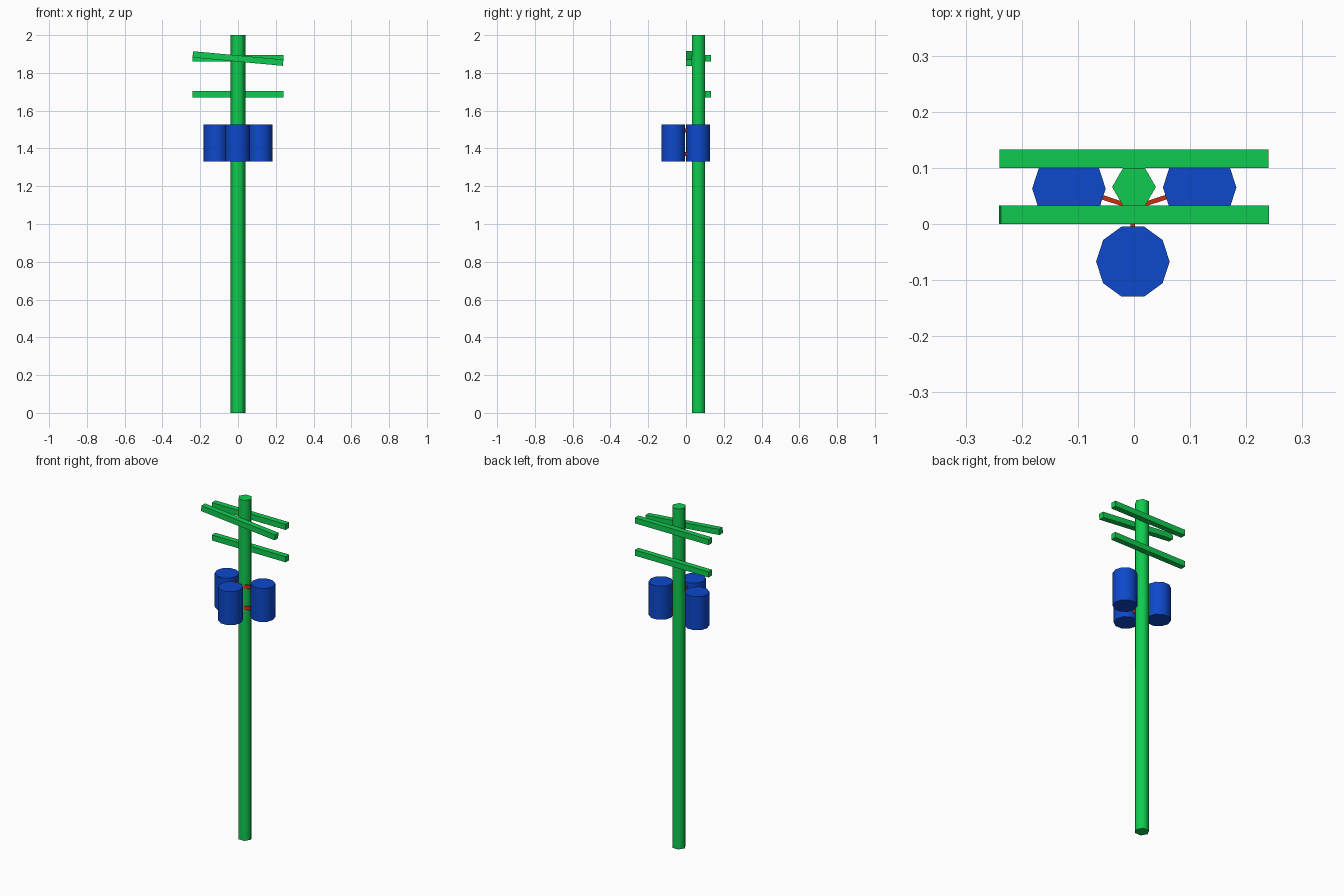
import bpy, math
from mathutils import Vector

if "Cube" in bpy.data.objects:
    bpy.data.objects.remove(bpy.data.objects["Cube"])


def material(name, color):
    m = bpy.data.materials.new(name)
    m.diffuse_color = (*color, 1)
    m.use_nodes = True
    m.node_tree.nodes["Principled BSDF"].inputs["Base Color"].default_value = m.diffuse_color
    return m


green = material("green", (0.005, 0.6, 0.08))
blue = material("blue", (0.004, 0.065, 0.6))
red = material("red", (0.6, 0.03, 0.004))


def prism(name, sides, radius, x, y, z0, z1, mat, smooth):
    # upright cylinder with a corner pointing along +x
    bpy.ops.mesh.primitive_cylinder_add(
        vertices=sides, radius=radius, depth=z1 - z0, location=(x, y, (z0 + z1) / 2))
    ob = bpy.context.object
    ob.name = name
    ob.rotation_euler.z = math.pi / 2
    ob.data.materials.append(mat)
    bpy.ops.object.shade_smooth_by_angle(angle=math.radians(smooth))
    return ob


def box(name, size, loc, mat, rot=(0, 0, 0)):
    bpy.ops.mesh.primitive_cube_add(size=1, location=loc, rotation=rot)
    ob = bpy.context.object
    ob.name = name
    ob.scale = size
    ob.data.materials.append(mat)
    return ob


# hexagonal pole
POLE_Y = 0.066
prism("pole", 6, 0.039, 0, POLE_Y, 0, 2, green, 65)

# crossarms: two level ones behind, one crooked in front
T = 0.033
box("upper_back_crossarm", (0.48, T, T), (0, 0.1165, 1.877), green)
box("lower_back_crossarm", (0.48, T, T), (0, 0.1165, 1.687), green)
box("front_crossarm", (0.48, T, T), (0, 0.0165, 1.876), green,
    (0, math.radians(5.3), 0))

# transformer drums, each with two brackets running from the pole
drums = {
    "left": ((-0.116, 0.063), (-0.015, 0.034), (-0.07, 0.052)),
    "right": ((0.117, 0.065), (0.015, 0.034), (0.07, 0.052)),
    "front": ((-0.002, -0.067), (-0.002, 0.04), (-0.002, -0.015)),
}
for side, (centre, start, end) in drums.items():
    prism(side + "_drum", 10, 0.0655, *centre, 1.33, 1.527, blue, 40)
    a, b = Vector(start), Vector(end)
    d, mid = b - a, (a + b) / 2
    for level, z in (("upper", 1.495), ("lower", 1.37)):
        box(f"{side}_{level}_bracket", (d.length, 0.008, 0.02), (mid.x, mid.y, z),
            red, (0, 0, math.atan2(d.y, d.x)))
